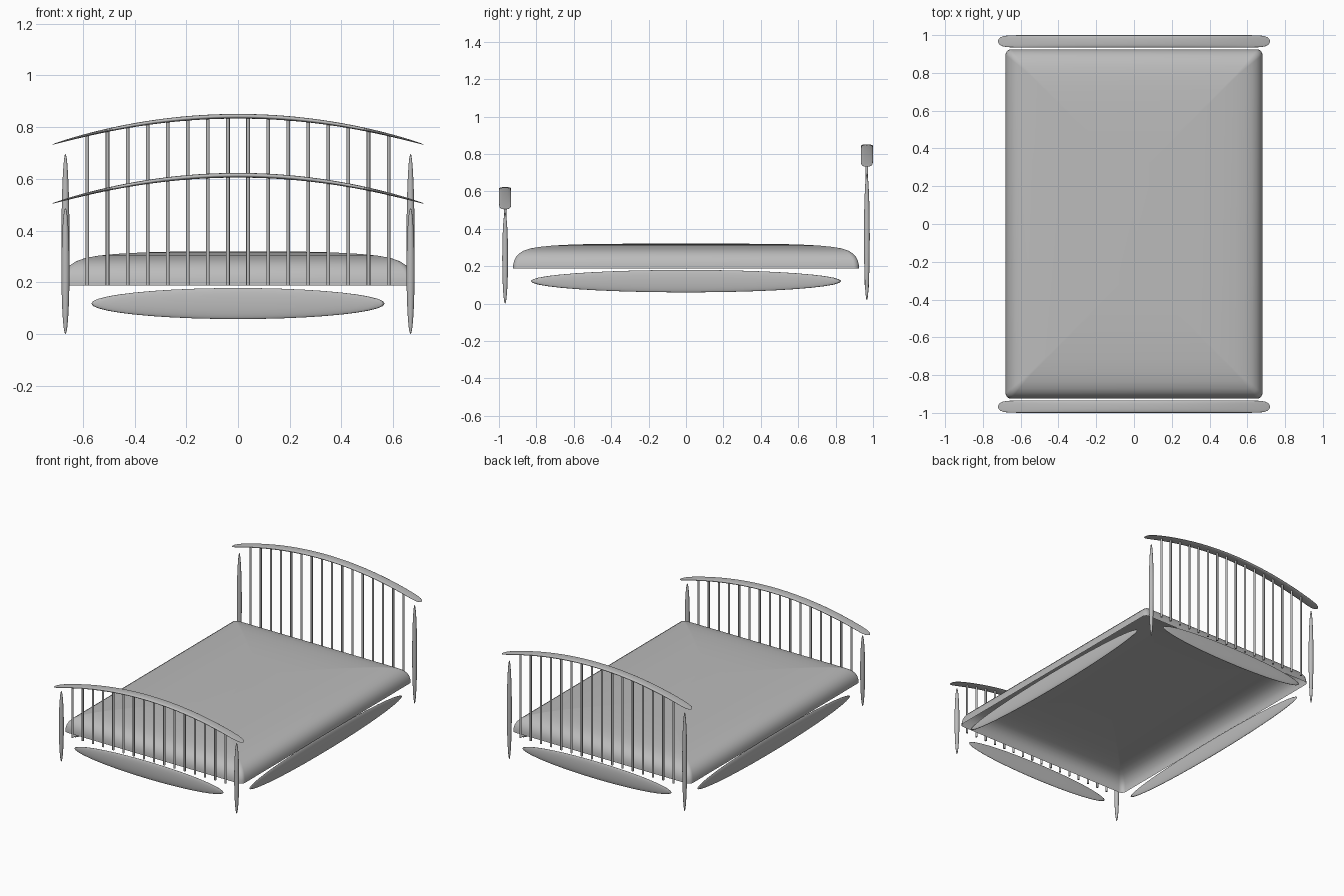
import bpy, bmesh, math
from mathutils import Vector

cube = bpy.data.objects.get("Cube")
if cube:
    bpy.data.objects.remove(cube, do_unlink=True)

grey = bpy.data.materials.new("plain grey")
grey.use_nodes = True
COLOUR = (0.5, 0.5, 0.5, 1)
grey.diffuse_color = COLOUR
grey.node_tree.nodes["Principled BSDF"].inputs["Base Color"].default_value = COLOUR


def finish(bm, name):
    """Turn a bmesh into a smooth grey object."""
    bmesh.ops.recalc_face_normals(bm, faces=bm.faces)
    mesh = bpy.data.meshes.new(name)
    bm.to_mesh(mesh)
    bm.free()
    mesh.materials.append(grey)
    mesh.shade_smooth()
    obj = bpy.data.objects.new(name, mesh)
    bpy.context.collection.objects.link(obj)
    return obj


def loft(rings, name, cap_start, cap_end):
    """Skin a list of closed rings with equal point counts."""
    bm = bmesh.new()
    loops = [[bm.verts.new(p) for p in ring] for ring in rings]
    for a, b in zip(loops, loops[1:]):
        for i in range(len(a)):
            j = (i + 1) % len(a)
            bm.faces.new((a[i], a[j], b[j], b[i]))
    if cap_start:
        bm.faces.new(loops[0])
    if cap_end:
        bm.faces.new(loops[-1])
    return finish(bm, name)


def ellipsoid(name, centre, radii):
    bm = bmesh.new()
    bmesh.ops.create_uvsphere(bm, u_segments=32, v_segments=20, radius=1)
    bmesh.ops.scale(bm, vec=radii, verts=bm.verts)
    bmesh.ops.translate(bm, vec=centre, verts=bm.verts)
    return finish(bm, name)


def rounded_rectangle(hx, hy, r, z, steps=6):
    pts = []
    for k, (sx, sy) in enumerate(((1, 1), (-1, 1), (-1, -1), (1, -1))):
        for i in range(steps + 1):
            a = (k + i / steps) * math.pi / 2
            pts.append(Vector((sx * (hx - r) + r * math.cos(a),
                               sy * (hy - r) + r * math.sin(a), z)))
    return pts


# Mattress: a domed cover, open underneath
BASE, HX, HY = 0.19, 0.68, 0.925
profile = [(0, 0), (0.001, 0.02), (0.006, 0.042), (0.016, 0.062), (0.032, 0.08),
           (0.055, 0.095), (0.09, 0.107), (0.14, 0.116), (0.21, 0.123),
           (0.32, 0.129), (0.45, 0.132), (0.6, 0.133)]
loft([rounded_rectangle(HX - d, HY - d, max(0.03 - d * 0.2, 0.006), BASE + h)
      for d, h in profile], "mattress", False, True)

# Curved top rails and the spindles under them
HALF, RISE, END_Y = 0.72, 0.11, 0.967


def arch(u, crown):
    return crown - RISE * u * u


def top_rail(name, y, crown, stations=48, sides=20):
    rings = []
    for s in range(stations + 1):
        u = 0.9995 * math.sin(math.pi * (s / stations - 0.5))
        wide = 0.0325 * math.sqrt(1 - abs(u) ** 30)
        thick = 0.009 * math.sqrt(1 - u * u)
        ring = []
        for i in range(sides):
            a = 2 * math.pi * i / sides
            c, n = math.cos(a), math.sin(a)
            ring.append((HALF * u,
                         y + wide * math.copysign(abs(c) ** 0.8, c),
                         arch(u, crown) + thick * math.copysign(abs(n) ** 0.8, n)))
        rings.append(ring)
    loft(rings, name, True, True)


def spindles(name, y, crown, count=16, reach=0.582):
    bm = bmesh.new()
    for i in range(count):
        x = reach * (2 * i / (count - 1) - 1)
        top = arch(x / HALF, crown)
        made = bmesh.ops.create_cone(bm, cap_ends=True, segments=12, radius1=0.007,
                                     radius2=0.007, depth=top - BASE)
        bmesh.ops.translate(bm, verts=made["verts"], vec=(x, y, (top + BASE) / 2))
    obj = finish(bm, name)
    bpy.ops.object.select_all(action="DESELECT")
    obj.select_set(True)
    bpy.context.view_layer.objects.active = obj
    bpy.ops.object.shade_smooth_by_angle(angle=math.radians(40))


for label, y, crown, low, high in (("headboard", END_Y, 0.845, 0.02, 0.7),
                                   ("footboard", -END_Y, 0.617, 0.003, 0.49)):
    top_rail(label + "_top_rail", y, crown)
    spindles(label + "_spindles", y, crown)
    # Tapered posts at both ends
    for side, sx in (("left", 1), ("right", -1)):
        ellipsoid(f"{label}_{side}_post", (sx * 0.667, y, (low + high) / 2),
                  (0.0155, 0.0155, (high - low) / 2))
    # Lower cross rail
    ellipsoid(label + "_lower_rail", (0, y, 0.121), (0.567, 0.012, 0.06))

# Long side rails
for side, sx in (("left", 1), ("right", -1)):
    ellipsoid(side + "_side_rail", (sx * 0.667, 0, 0.123), (0.012, 0.83, 0.06))

# Rest the posts on the ground plane
for obj in bpy.context.collection.objects:
    if obj.type == "MESH":
        obj.location.z -= 0.003
